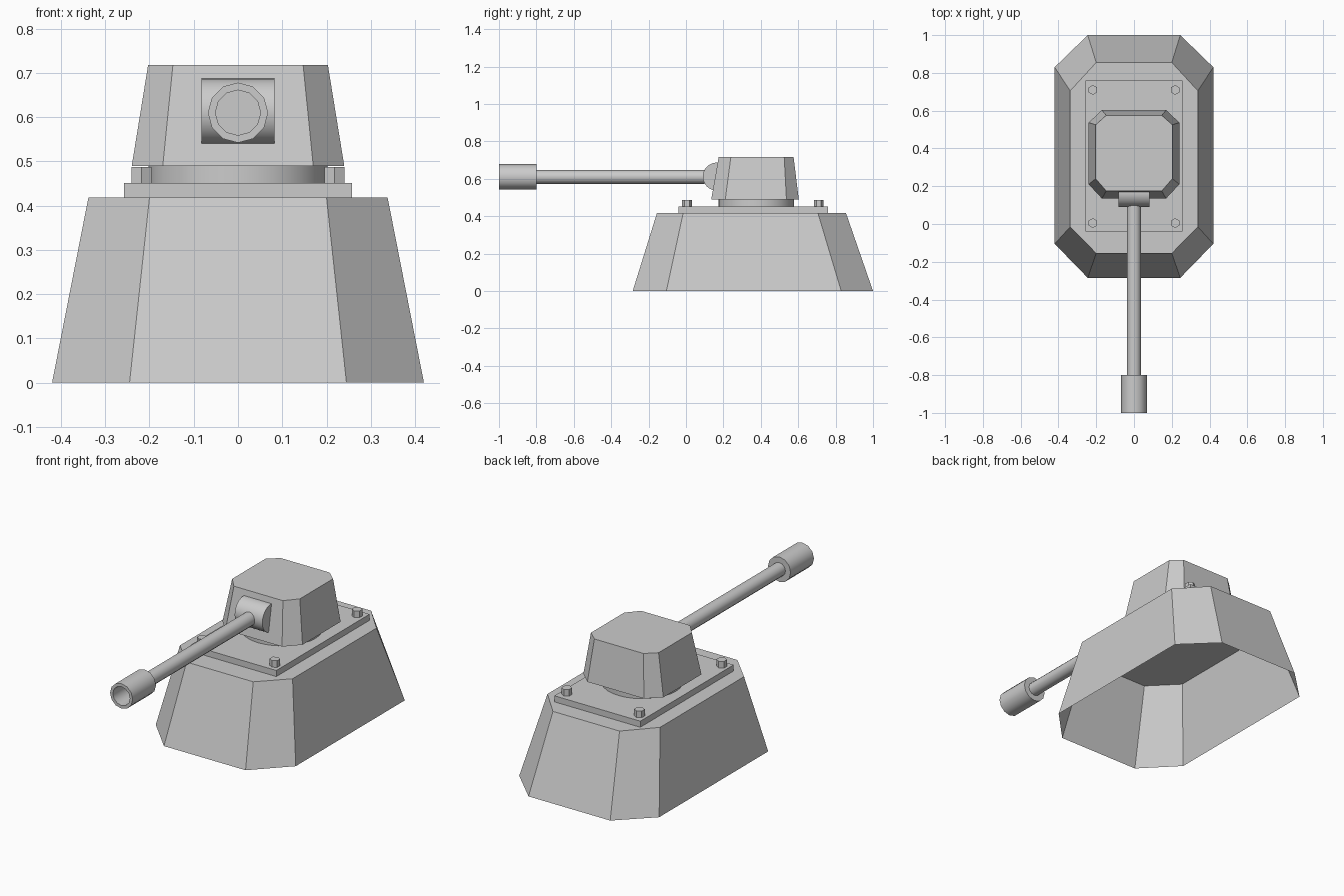
import bpy, bmesh, math
from mathutils import Matrix, Vector

cube = bpy.data.objects.get("Cube")
if cube:
    bpy.data.objects.remove(cube, do_unlink=True)

grey = bpy.data.materials.new("plain_grey")
grey.use_nodes = True
COLOUR = (0.6, 0.6, 0.6, 1)
grey.diffuse_color = COLOUR
grey.node_tree.nodes["Principled BSDF"].inputs["Base Color"].default_value = COLOUR


def finish(name, bm, smooth=False):
    bmesh.ops.recalc_face_normals(bm, faces=bm.faces)
    mesh = bpy.data.meshes.new(name)
    bm.to_mesh(mesh)
    bm.free()
    mesh.materials.append(grey)
    obj = bpy.data.objects.new(name, mesh)
    bpy.context.collection.objects.link(obj)
    if smooth:
        bpy.ops.object.select_all(action="DESELECT")
        obj.select_set(True)
        bpy.context.view_layer.objects.active = obj
        bpy.ops.object.shade_smooth_by_angle(angle=math.radians(40))
    return obj


def octagon(half_x, corner_x, front, front_corner, back_corner, back, z):
    """Rectangle with cut corners, mirrored across x."""
    side = [(corner_x, front), (half_x, front_corner),
            (half_x, back_corner), (corner_x, back)]
    ring = side + [(-x, y) for x, y in reversed(side)]
    return [(x, y, z) for x, y in ring]


def tapered(name, lower, upper, closed):
    bm = bmesh.new()
    low = [bm.verts.new(p) for p in lower]
    top = [bm.verts.new(p) for p in upper]
    for i in range(len(low)):
        j = (i + 1) % len(low)
        bm.faces.new((low[i], low[j], top[j], top[i]))
    bm.faces.new(top)
    if closed:
        bm.faces.new(low[::-1])
    obj = finish(name, bm)
    if not closed:
        # Open shells need their top pointing up
        if obj.data.polygons[-1].normal.z < 0:
            obj.data.flip_normals()
    return obj


def cylinder(name, centre, radius, length, axis, sides, smooth=True, turn=0):
    bm = bmesh.new()
    spin = Vector(axis).to_track_quat("Z", "Y").to_matrix().to_4x4()
    matrix = Matrix.Translation(centre) @ spin @ Matrix.Rotation(turn, 4, "Z")
    bmesh.ops.create_cone(bm, cap_ends=True, segments=sides, radius1=radius,
                          radius2=radius, depth=length, matrix=matrix)
    return finish(name, bm, smooth)


# Hollow pedestal, open underneath
tapered("pedestal",
        octagon(0.42, 0.245, -0.285, -0.105, 0.83, 1.0, 0),
        octagon(0.338, 0.2, -0.155, -0.015, 0.705, 0.855, 0.418), False)

# Mounting plate
bm = bmesh.new()
bmesh.ops.create_cube(bm, size=1, matrix=Matrix.Translation((0, 0.36, 0.433))
                      @ Matrix.Diagonal((0.516, 0.8, 0.036, 1)))
finish("mounting_plate", bm)

# Hexagonal bolts at the plate corners
for side, x in (("left", 0.218), ("right", -0.218)):
    for end, y in (("front", 0.005), ("back", 0.71)):
        cylinder(f"bolt_{end}_{side}", (x, y, 0.467), 0.026, 0.04,
                 (0, 0, 1), 6, False, 0)

# Turning ring and turret
cylinder("turning_ring", (0, 0.375, 0.471), 0.202, 0.042, (0, 0, 1), 32)
tapered("turret",
        octagon(0.24, 0.17, 0.135, 0.21, 0.537, 0.603, 0.49),
        octagon(0.203, 0.147, 0.175, 0.24, 0.525, 0.575, 0.718), True)

# Gun mount and barrel
cylinder("gun_mount", (0, 0.165, 0.612), 0.075, 0.166, (1, 0, 0), 32)
cylinder("barrel", (0, -0.36, 0.61), 0.037, 0.92, (0, -1, 0), 12)

# Hollow muzzle turned from a profile of (radius, y)
profile = [(0.0, -0.8), (0.068, -0.8), (0.068, -1.0), (0.051, -1.0),
           (0.051, -0.83), (0.0, -0.83)]
bm = bmesh.new()
verts = [bm.verts.new((r, y, 0.61)) for r, y in profile]
edges = [bm.edges.new(pair) for pair in zip(verts, verts[1:])]
bmesh.ops.spin(bm, geom=verts + edges, cent=(0, 0, 0.61), axis=(0, 1, 0),
               angle=math.tau, steps=12, use_duplicate=False)
bmesh.ops.remove_doubles(bm, verts=bm.verts, dist=0.0005)
finish("muzzle", bm, True)
